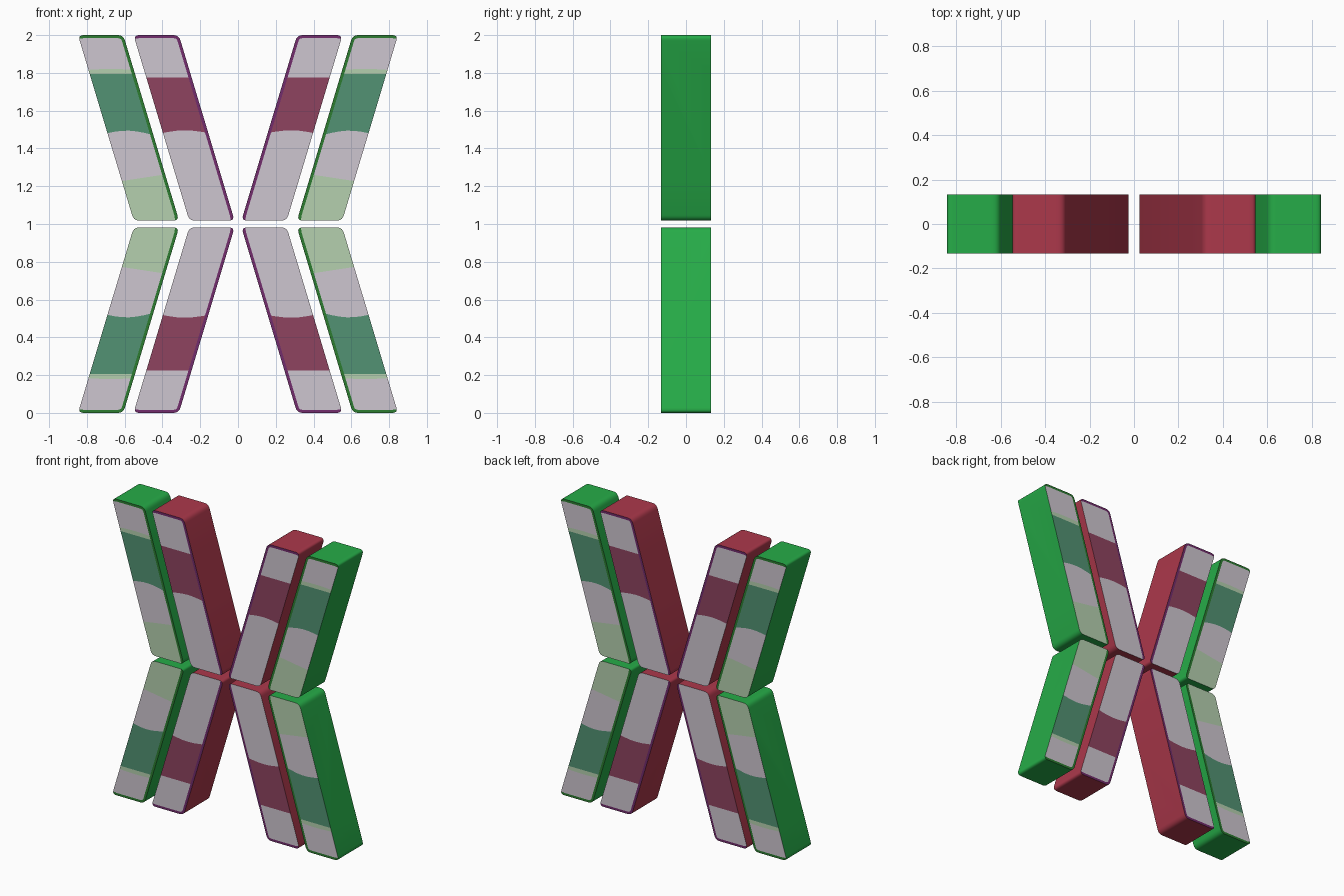
import bpy, bmesh, math
from mathutils import Vector

if "Cube" in bpy.data.objects:
    bpy.data.objects.remove(bpy.data.objects["Cube"])


def material(name, rgb):
    lin = [((c / 255 + 0.055) / 1.055) ** 2.4 for c in rgb]
    m = bpy.data.materials.new(name)
    m.diffuse_color = (*lin, 1)
    m.use_nodes = True
    m.node_tree.nodes["Principled BSDF"].inputs["Base Color"].default_value = m.diffuse_color
    return m


GREEN = material("green body", (38, 172, 72))
RED = material("red body", (172, 56, 75))
GREY = material("pinkish grey", (206, 198, 208))
MAROON = material("maroon band", (142, 68, 96))
MID = material("mid green band", (82, 146, 115))
PALE = material("pale green band", (181, 208, 175))
RIM_G = material("dark green rim", (44, 124, 48))
RIM_P = material("purple rim", (114, 44, 108))

H0, H1 = 0.018, 1.0        # arm extent, measured from the centre
SLOPE = 0.295 / (H1 - H0)  # sideways lean
WIDTH, DEPTH, RIM = 0.24, 0.1325, 0.016


def outline(x0):
    """Leaning parallelogram with rounded corners (x, h)."""
    lean = SLOPE * (H1 - H0)
    c = [Vector(p) for p in ((x0, H0), (x0 + WIDTH, H0),
                             (x0 + WIDTH + lean, H1), (x0 + lean, H1))]
    pts = []
    for i, p in enumerate(c):
        a = p + (c[i - 1] - p).normalized() * 0.03
        b = p + (c[(i + 1) % 4] - p).normalized() * 0.03
        for k in range(6):
            t = k / 5
            pts.append(a * (1 - t) ** 2 + p * 2 * t * (1 - t) + b * t * t)
    return pts


def arm(name, x0, sx, sz, mats, bands):
    """mats: body, rim, then band colours; bands: (height, wave, tilt) cuts."""
    bm = bmesh.new()
    face = bm.faces.new([bm.verts.new((p.x, -DEPTH, p.y)) for p in outline(x0)])
    ext = bmesh.ops.extrude_face_region(bm, geom=[face])
    for v in ext["geom"]:
        if isinstance(v, bmesh.types.BMVert):
            v.co.y = DEPTH
    bmesh.ops.recalc_face_normals(bm, faces=bm.faces)

    def caps():
        return [f for f in bm.faces if abs(f.normal.y) > 0.9]

    # rim around the front and back face
    border = bm.faces.layers.int.new("border")
    ring = bmesh.ops.inset_region(bm, faces=caps(), thickness=RIM,
                                  use_even_offset=True)["faces"]
    for f in ring:
        f[border] = 1

    def cut(co, no):
        bm.normal_update()
        fs = caps()
        es = {e for f in fs for e in f.edges}
        vs = {v for f in fs for v in f.verts}
        return bmesh.ops.bisect_plane(bm, geom=fs + list(es) + list(vs),
                                      plane_co=co, plane_no=no, dist=1e-5)

    # columns along the arm, then the band boundaries across it
    for k in range(1, 6):
        cut((x0 + WIDTH * k / 6, 0, H0), (1, 0, -SLOPE))
    for h, wave, tilt in bands:
        cut((0, 0, h), (0, 0, 1))

    # colour by height, rim on the inner side and the far end
    for f in bm.faces:
        if abs(f.normal.y) < 0.9:
            continue
        c = f.calc_center_median()
        u = c.x - x0 - SLOPE * (c.z - H0)
        if f[border] and (u < RIM * 1.1 or c.z > H1 - RIM * 1.1):
            f.material_index = 1
        else:
            f.material_index = 2 + sum(c.z > b[0] for b in bands)

    # ripple the boundaries by sliding points along the arm
    for v in bm.verts:
        for h, wave, tilt in bands:
            if abs(v.co.z - h) < 1e-4:
                u = (v.co.x - x0 - SLOPE * (h - H0)) / WIDTH
                d = wave * math.sin(math.pi * u) + tilt * (0.5 - u)
                v.co += Vector((SLOPE * d, 0, d))
                break

    # place in its quadrant
    for v in bm.verts:
        v.co.x *= sx
        v.co.z = 1 + sz * v.co.z
    bmesh.ops.recalc_face_normals(bm, faces=bm.faces)
    me = bpy.data.meshes.new(name)
    bm.to_mesh(me)
    bm.free()
    for m in mats:
        me.materials.append(m)
    ob = bpy.data.objects.new(name, me)
    bpy.context.collection.objects.link(ob)
    bpy.ops.object.select_all(action='DESELECT')
    ob.select_set(True)
    bpy.context.view_layer.objects.active = ob
    bpy.ops.object.shade_smooth_by_angle(angle=math.radians(35))


for sx, side in ((-1, "left"), (1, "right")):
    for sz, level in ((1, "upper"), (-1, "lower")):
        arm(f"{level}_{side}_inner_arm", 0.018, sx, sz,
            [RED, RIM_P, GREY, MAROON, GREY],
            [(0.482, 0.014, 0.0), (0.776, 0.0, 0.0)])
        arm(f"{level}_{side}_outer_arm", 0.312, sx, sz,
            [GREEN, RIM_G, PALE, GREY, PALE, MID, PALE, GREY][:2]
            + [PALE, GREY, MID, PALE, GREY],
            [(0.245, 0.0, 0.035), (0.476, 0.018, -0.01),
             (0.793, 0.0, 0.0), (0.816, 0.005, 0.0)])
